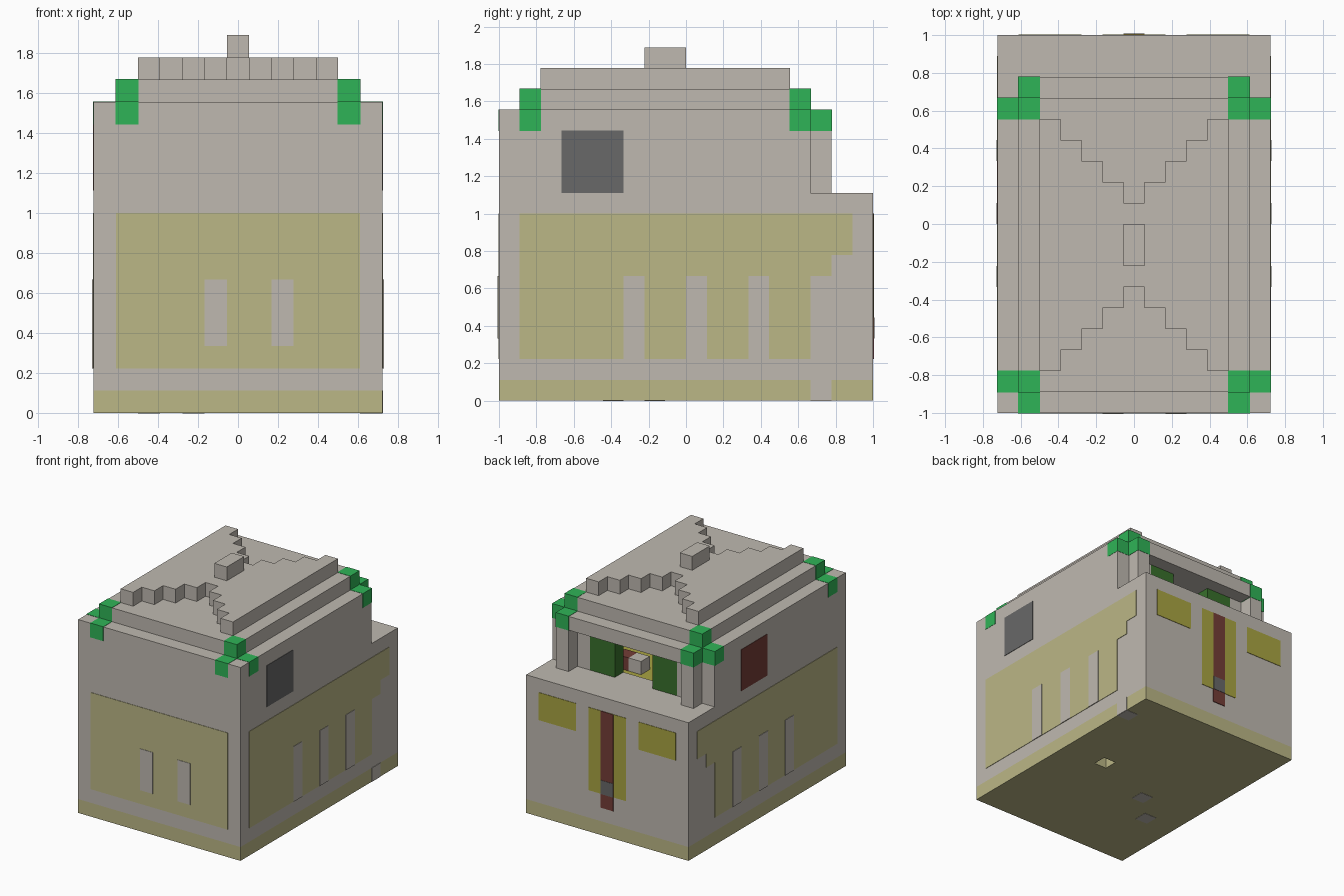
import bpy
import bmesh
from mathutils import Vector

U = 1 / 9                     # edge of one building block
HX, HY = 6.5, 9               # half width and half depth in blocks

if "Cube" in bpy.data.objects:
    bpy.data.objects.remove(bpy.data.objects["Cube"], do_unlink=True)


def material(name, hexcode):
    srgb = [int(hexcode[i:i + 2], 16) / 255 for i in (0, 2, 4)]
    lin = [c / 12.92 if c < 0.04 else ((c + 0.055) / 1.055) ** 2.4 for c in srgb]
    m = bpy.data.materials.new(name)
    m.use_nodes = True
    m.diffuse_color = (*lin, 1)
    m.node_tree.nodes["Principled BSDF"].inputs["Base Color"].default_value = (*lin, 1)
    return m


STONE = material("stone grey", "bfb9b0")
SAND = material("pale sand", "bbb786")
YELLOW = material("mustard yellow", "a9a442")
GREEN = material("bright green", "2fb457")
CURTAIN = material("dark green", "38702b")
RED = material("dark red", "743d37")
SLATE = material("slate grey", "686868")


def finish(name, bm, mat):
    bmesh.ops.recalc_face_normals(bm, faces=bm.faces)
    bmesh.ops.scale(bm, vec=(U, U, U), verts=bm.verts)
    mesh = bpy.data.meshes.new(name)
    bm.to_mesh(mesh)
    bm.free()
    mesh.materials.append(mat)
    obj = bpy.data.objects.new(name, mesh)
    bpy.context.collection.objects.link(obj)
    return obj


def part(name, mat, boxes, mirror=False, grow=0):
    """Boxes given as ((x0, x1), (y0, y1), (z0, z1)) in blocks."""
    bm = bmesh.new()
    if mirror:
        boxes = boxes + [((-x[1], -x[0]), y, z) for x, y, z in boxes]
    for box in boxes:
        lo = Vector([r[0] - grow for r in box])
        hi = Vector([r[1] + grow for r in box])
        verts = bmesh.ops.create_cube(bm, size=1)["verts"]
        bmesh.ops.scale(bm, vec=hi - lo, verts=verts)
        bmesh.ops.translate(bm, vec=(lo + hi) / 2, verts=verts)
    return finish(name, bm, mat)


def plates(name, mat, side, rects, lift=0.03):
    """Thin painted plates; rects are ((along0, along1), (z0, z1))."""
    def layer(half, sign):
        return (half, half + lift) if sign > 0 else (-half - lift, -half)
    boxes = []
    for a, z in rects:
        if side in ("left", "right"):
            boxes.append((layer(HX, 1 if side == "left" else -1), a, z))
        else:
            boxes.append((a, layer(HY, 1 if side == "back" else -1), z))
    return part(name, mat, boxes)


full_x, full_y, inner_x = (-HX, HX), (-HY, HY), (-5.5, 5.5)

# Base course with a one-block hole underneath
part("base_course", SAND, [
    ((-HX, 2.5), full_y, (0, 1)),
    ((3.5, HX), full_y, (0, 1)),
    ((2.5, 3.5), (-HY, 0), (0, 1)),
    ((2.5, 3.5), (1, HY), (0, 1))])
plates("base_gap", STONE, "left", [((6, 7), (0, 1))])
part("base_underside_spots", STONE, [
    ((x, x + 1), (y, y + 1), (-0.02, 0))
    for x, y in ((5.5, 6), (-2.5, -2), (-4.5, -4))])

# Lower storey and the balcony on its back
part("lower_storey", STONE, [(full_x, full_y, (1, 9))])
part("balcony", STONE, [(full_x, (6, HY), (9, 10))])

# Upper storey around an open room
part("upper_front_wall", STONE, [(full_x, (-HY, -8), (9, 14))])
part("upper_side_walls", STONE, [((5.5, HX), (-8, 6), (9, 14))], mirror=True)
part("upper_back_sill", STONE, [(inner_x, (5, 6), (9, 10))])
part("upper_back_jambs", STONE, [((3.5, 5.5), (5, 6), (10, 13))], mirror=True)
part("room_ceiling", STONE, [(inner_x, (-8, 6), (13, 14))])
part("room_floor", YELLOW, [(inner_x, (-8, 5), (9, 9.05))])
part("curtains", CURTAIN, [((1.5, 3.5), (5, 6), (10, 13))], mirror=True)
part("room_stool", RED, [((2.5, 3.5), (2, 3), (9, 10))])
part("room_table", STONE, [((1.5, 2.5), (2, 3), (9, 10))])

# Porch over the balcony
part("porch_posts", STONE, [((4.5, 5.5), (6, 7), (10, 13))], mirror=True)
part("porch_eave", STONE, [(inner_x, (6, 7), (13, 14))])

# Stepped roof: flat step, bow-tie ridge, finial
part("roof_step", STONE, [(inner_x, (-8, 6), (14, 15))])
outline = []
for i in range(-4, 5):
    outline += [(i - 0.5, 1 + abs(i)), (i + 0.5, 1 + abs(i))]
for i in range(4, -5, -1):
    outline += [(i + 0.5, -3 - abs(i)), (i - 0.5, -3 - abs(i))]
ridge = bmesh.new()
bottom = ridge.faces.new([ridge.verts.new((x, y, 15)) for x, y in outline])
top = bmesh.ops.extrude_face_region(ridge, geom=[bottom], use_keep_orig=True)["geom"]
bmesh.ops.translate(ridge, vec=(0, 0, 1),
                    verts=[v for v in top if isinstance(v, bmesh.types.BMVert)])
finish("roof_ridge", ridge, STONE)
part("roof_finial", STONE, [((-0.5, 0.5), (-2, 0), (16, 17))])

# Green corner ornaments, front and back
for name, y, out in (("front", -8, -9), ("back", 5, 6)):
    part(name + "_roof_corners", GREEN, [
        ((4.5, HX), (y, y + 1), (13, 14)),
        ((4.5, 5.5), (out, out + 1), (13, 14)),
        ((4.5, 5.5), (y, y + 1), (14, 15))], mirror=True, grow=0.02)

# Painted front
plates("front_panel", SAND, "front", [(inner_x, (2, 9))])
plates("front_slots", STONE, "front",
       [((-1.5, -0.5), (3, 6)), ((1.5, 2.5), (3, 6))], 0.06)

# Painted sides, with a stepped end toward the back
for side in ("left", "right"):
    plates(side + "_panel", SAND, side,
           [((-8, 6), (2, 9)), ((6, 7), (6, 9)), ((7, 8), (7, 9))])
    plates(side + "_slots", STONE, side,
           [((y, y + 1), (2, 6)) for y in (-3, 0, 3)], 0.06)
plates("left_window", SLATE, "left", [((-6, -3), (10, 13))])
plates("right_window", RED, "right", [((0, 3), (10, 13))])

# Painted back: two windows and a tall banner
plates("back_windows", YELLOW, "back",
       [((-5.5, -2.5), (7, 9)), ((2.5, 5.5), (7, 9))])
plates("banner_border", YELLOW, "back", [((-1.5, 1.5), (3, 9))])
plates("banner_stripe", RED, "back", [((-0.5, 0.5), (2, 9))], 0.05)
plates("banner_clasp", SLATE, "back", [((-0.5, 0.5), (3, 4))], 0.07)
